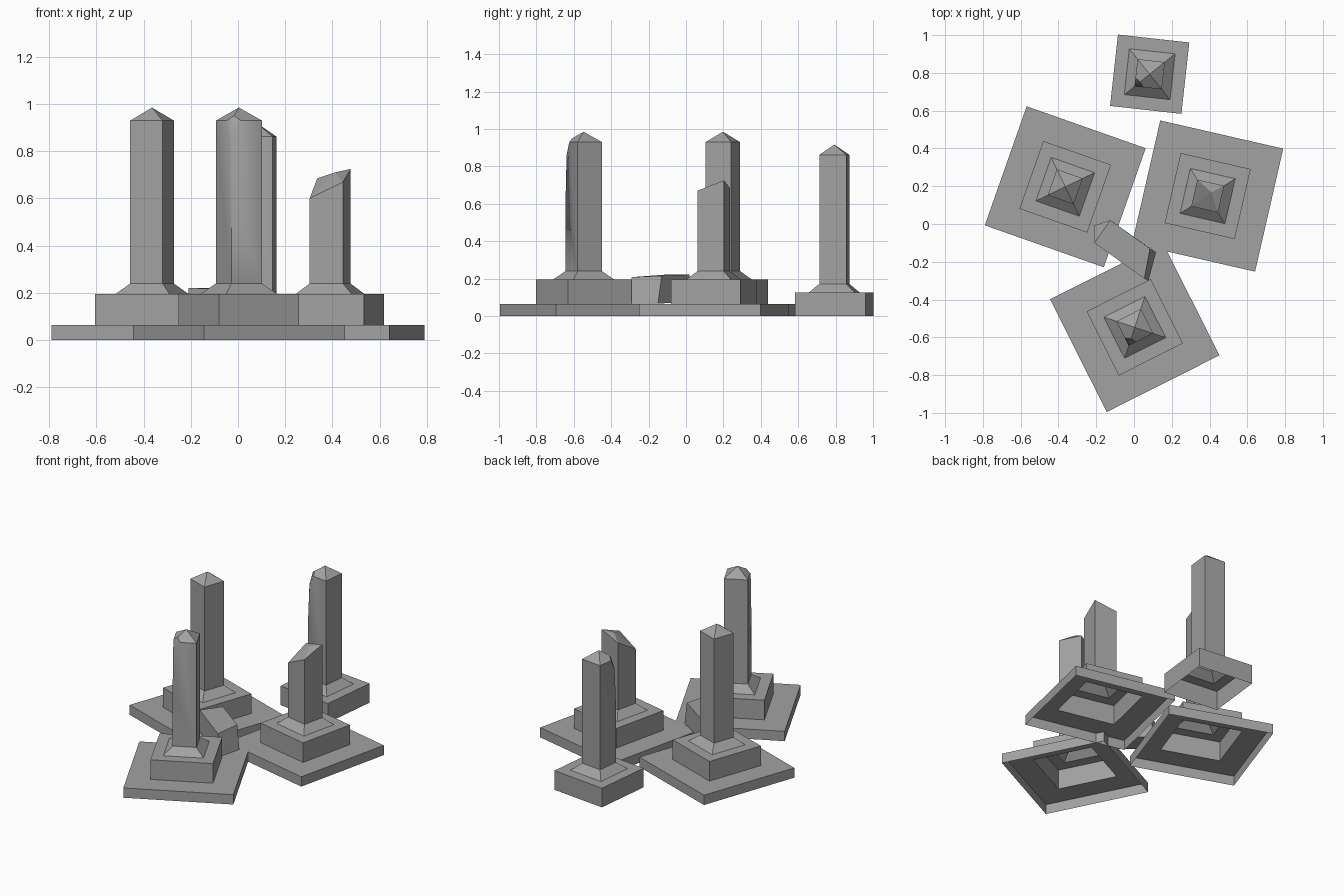
import bpy, bmesh, math
from mathutils import Vector

if "Cube" in bpy.data.objects:
    bpy.data.objects.remove(bpy.data.objects["Cube"])

CORNERS = [(-1, -1), (1, -1), (1, 1), (-1, 1)]   # front-left, front-right, back-right, back-left
SHAFT = 0.0725                                   # half width of a shaft
BASE = [(0.190, 0.065), (0.190, 0.195), (0.122, 0.195), (SHAFT, 0.24)]
PLATE = [(0.334, 0.0), (0.334, 0.065)]

# Dark stone
stone = bpy.data.materials.new("dark_stone")
stone.diffuse_color = (0.36, 0.36, 0.36, 1)
stone.use_nodes = True
stone.node_tree.nodes["Principled BSDF"].inputs["Base Color"].default_value = stone.diffuse_color


def finish(bm, name, loc=(0, 0, 0), angle=0):
    bmesh.ops.recalc_face_normals(bm, faces=bm.faces[:])
    me = bpy.data.meshes.new(name)
    bm.to_mesh(me)
    bm.free()
    me.materials.append(stone)
    ob = bpy.data.objects.new(name, me)
    ob.location = loc
    ob.rotation_euler.z = math.radians(angle)
    bpy.context.collection.objects.link(ob)
    return ob


def chip(bm, z0, z1, depth):
    """Slice the front-left shaft corner with a sloping plane."""
    n = Vector((-1, -1, 0)).normalized()
    start = n * SHAFT * math.sqrt(2) + Vector((0, 0, z0))
    normal = n * (z1 - z0) + Vector((0, 0, depth))
    faces = [f for f in bm.faces if f.calc_center_median().z > 0.3]
    edges = {e for f in faces for e in f.edges}
    verts = {v for f in faces for v in f.verts}
    cut = bmesh.ops.bisect_plane(bm, geom=faces + list(edges) + list(verts), dist=1e-5,
                                 plane_co=start, plane_no=normal, clear_outer=True)
    rim = [g for g in cut["geom_cut"] if isinstance(g, bmesh.types.BMEdge) and g.is_boundary]
    bmesh.ops.holes_fill(bm, edges=rim, sides=0)


def soften(bm):
    """Smooth the worn shaft corner, keep the square edges sharp."""
    bmesh.ops.recalc_face_normals(bm, faces=bm.faces[:])
    bm.normal_update()
    for f in bm.faces:
        f.smooth = f.calc_center_median().z > 0.3 and abs(f.normal.z) < 0.5
    for e in bm.edges:
        e.smooth = len(e.link_faces) == 2 and e.calc_face_angle() < math.radians(52)


def pillar(name, x, y, angle, plate=True, chipped=False,
           top=(0.93,) * 4, apex=(0, 0, 0.985)):
    """Open-bottomed stepped shell with a square shaft and pointed top."""
    bm = bmesh.new()
    # Without a plate the block itself is sunk to the ground
    prof = PLATE + BASE if plate else [(0.190, 0.068)] + BASE[1:]
    rings = [[bm.verts.new((sx * h, sy * h, z)) for sx, sy in CORNERS] for h, z in prof]
    rings.append([bm.verts.new((sx * SHAFT, sy * SHAFT, z)) for (sx, sy), z in zip(CORNERS, top)])
    for a, b in zip(rings, rings[1:]):
        for i in range(4):
            j = (i + 1) % 4
            bm.faces.new((a[i], a[j], b[j], b[i]))
    tip = bm.verts.new(apex)
    for i in range(4):
        bm.faces.new((rings[-1][i], rings[-1][(i + 1) % 4], tip))
    if chipped:
        chip(bm, 0.61, 0.93, 0.012)
        chip(bm, 0.83, 0.93, 0.032)
        soften(bm)
    return finish(bm, name, (x, y, 0 if plate else -0.068), angle)


# Standing pillars
pillar("left_pillar", -0.364, 0.197, -19.4)
pillar("front_pillar", 0.004, -0.547, 26.7, chipped=True)
pillar("back_pillar", 0.083, 0.793, -6.3, plate=False, chipped=True)

# Pillar with its top snapped off at a slant
pillar("broken_pillar", 0.39, 0.148, -12.9,
       top=(0.60, 0.67, 0.725, 0.685), apex=(0.015, 0.024, 0.71))

# Fallen pillar top, lying between the plates
bm = bmesh.new()
left = [bm.verts.new(p) for p in [(-0.21, -0.10, 0.077), (-0.125, 0.02, 0.077),
                                  (-0.125, 0.02, 0.222), (-0.21, -0.10, 0.222)]]
right = [bm.verts.new(p) for p in [(0.075, -0.30, 0.066), (0.115, -0.15, 0.066),
                                   (0.085, -0.13, 0.215), (0.055, -0.29, 0.208)]]
tip = bm.verts.new((-0.212, -0.008, 0.151))
for i in range(4):
    j = (i + 1) % 4
    bm.faces.new((left[i], left[j], right[j], right[i]))
    bm.faces.new((left[j], left[i], tip))
bm.faces.new(right)
finish(bm, "fallen_pillar_top")
